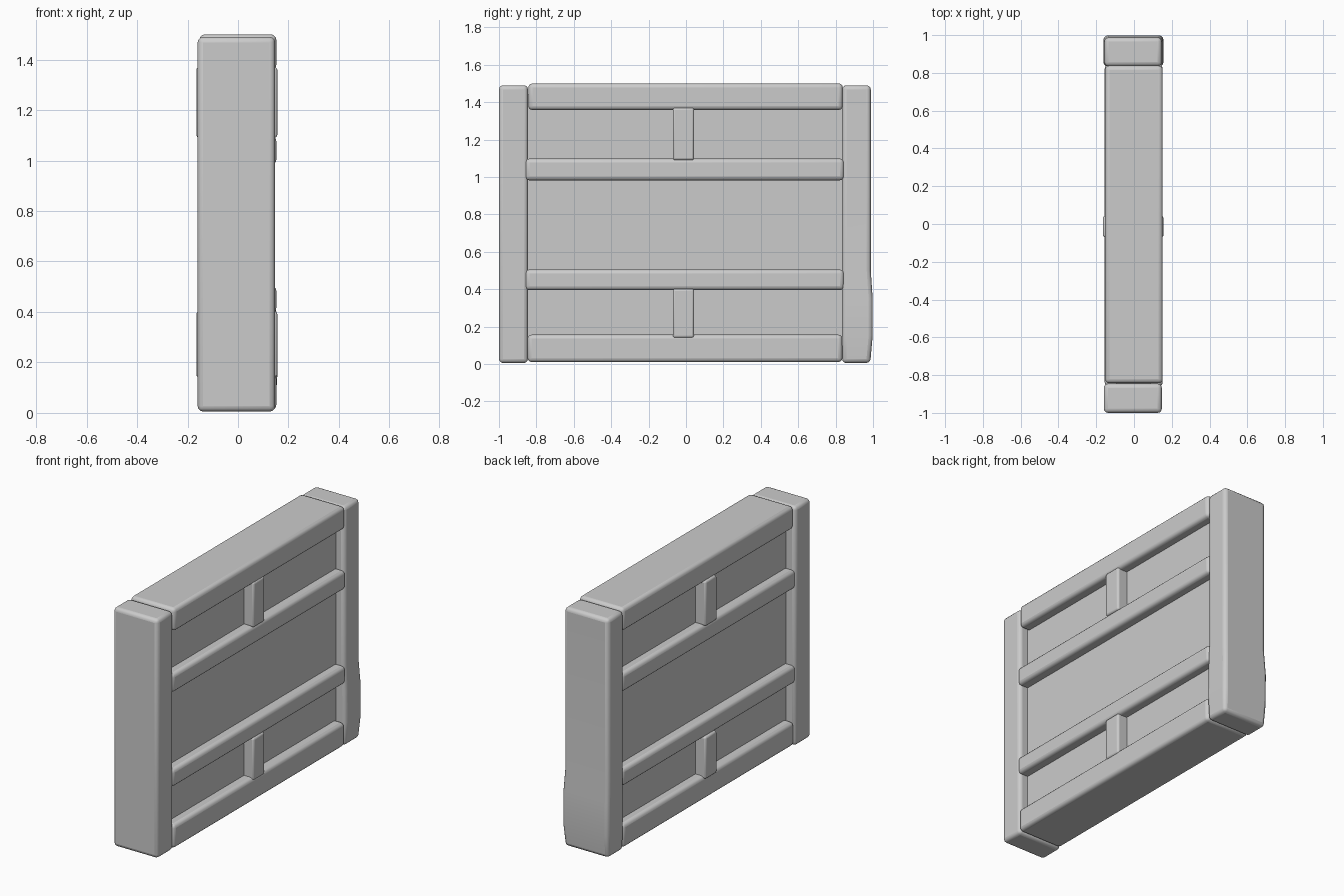
import bpy
import bmesh
from mathutils import Vector

if "Cube" in bpy.data.objects:
    bpy.data.objects.remove(bpy.data.objects["Cube"], do_unlink=True)

grey = bpy.data.materials.new("plain grey")
grey.use_nodes = True
grey.diffuse_color = (0.6, 0.6, 0.6, 1)
grey.node_tree.nodes["Principled BSDF"].inputs["Base Color"].default_value = (0.6, 0.6, 0.6, 1)


def timber(name, sections, bevel=0.022):
    """Loft rectangles (z, x0, x1, y0, y1) from bottom to top and round the edges."""
    bm = bmesh.new()
    rings = []
    for z, x0, x1, y0, y1 in sections:
        rings.append([bm.verts.new(Vector((x, y, z)))
                      for x, y in ((x0, y0), (x1, y0), (x1, y1), (x0, y1))])
    for low, high in zip(rings, rings[1:]):
        for i in range(4):
            j = (i + 1) % 4
            bm.faces.new((low[i], low[j], high[j], high[i]))
    bm.faces.new(rings[0][::-1])
    bm.faces.new(rings[-1])
    mesh = bpy.data.meshes.new(name)
    bm.to_mesh(mesh)
    bm.free()
    mesh.materials.append(grey)
    obj = bpy.data.objects.new(name, mesh)
    bpy.context.collection.objects.link(obj)
    if bevel:
        mod = obj.modifiers.new("rounded edges", "BEVEL")
        mod.width = bevel
        mod.segments = 3
        mod.limit_method = "ANGLE"
    bpy.ops.object.select_all(action="DESELECT")
    obj.select_set(True)
    bpy.context.view_layer.objects.active = obj
    bpy.ops.object.shade_smooth_by_angle(angle=0.9)
    return obj


def block(name, x, y, z, bevel=0.022):
    return timber(name, [(h, *x, *y) for h in z], bevel)


# Recessed wall panel
block("wall_panel", (-0.095, 0.09), (-0.9, 0.9), (0.06, 1.44), 0)

# End posts, the back one swelling slightly near its foot
block("front_post", (-0.16, 0.147), (-1.0, -0.845), (0.005, 1.49))
timber("back_post", [
    (0.005, -0.155, 0.147, 0.835, 0.985),
    (0.15, -0.16, 0.156, 0.835, 0.998),
    (0.35, -0.162, 0.154, 0.835, 0.998),
    (0.5, -0.157, 0.147, 0.835, 0.988),
    (1.49, -0.157, 0.147, 0.835, 0.988),
])

# Top and bottom beams
block("top_beam", (-0.153, 0.152), (-0.843, 0.838), (1.358, 1.5))
block("bottom_beam", (-0.153, 0.152), (-0.847, 0.836), (0.01, 0.157))

# Horizontal rails and short uprights, running through both sides
for place, rail_z, brace_z in (("lower", (0.395, 0.505), (0.14, 0.402)),
                               ("upper", (0.982, 1.098), (1.09, 1.37))):
    block(place + "_rail", (-0.155, 0.152), (-0.86, 0.845), rail_z)
    block(place + "_brace", (-0.165, 0.156), (-0.07, 0.043), brace_z, 0.012)
